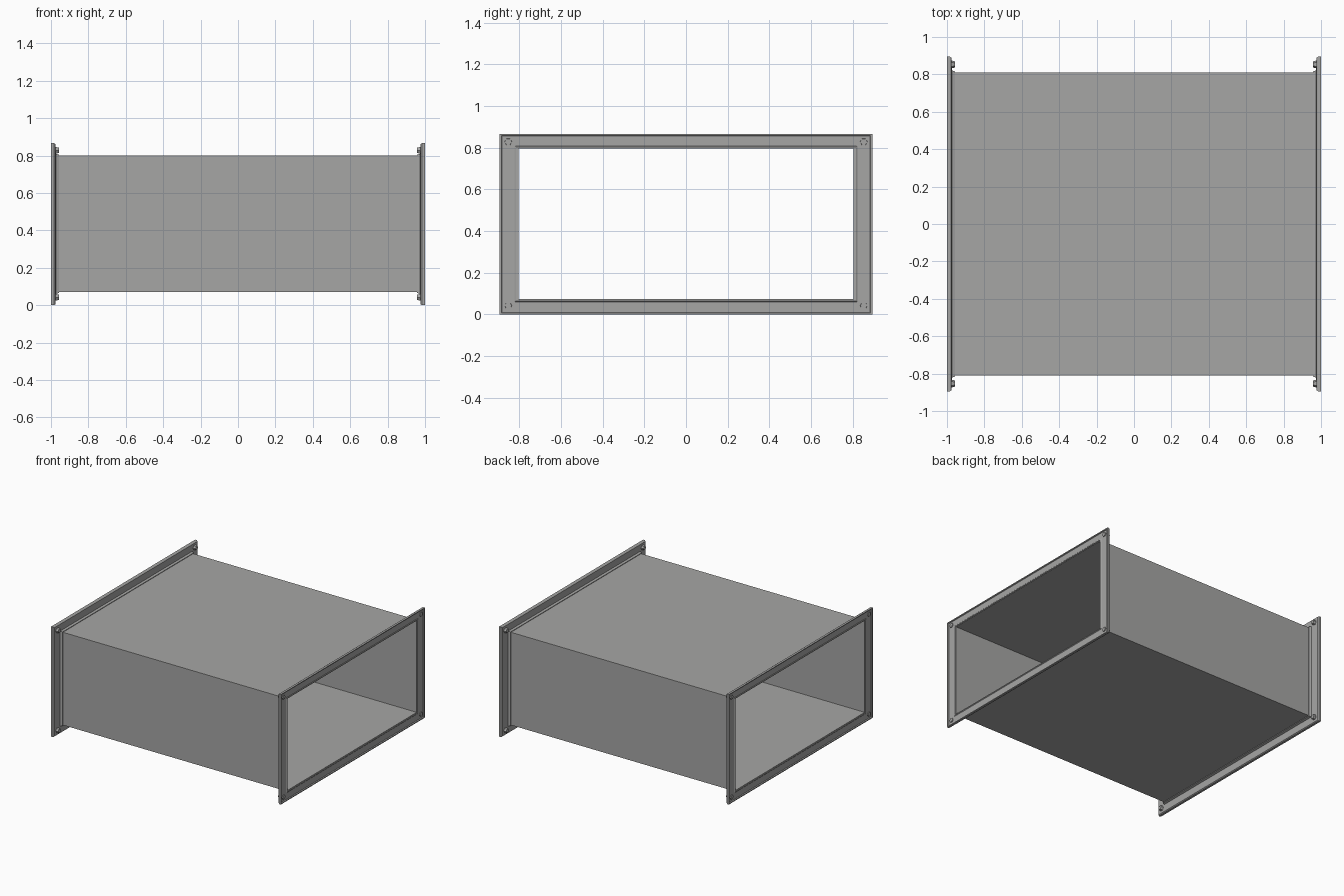
import bpy, bmesh
from mathutils import Matrix, Vector

if "Cube" in bpy.data.objects:
    bpy.data.objects.remove(bpy.data.objects["Cube"])

metal = bpy.data.materials.new("galvanised grey")
metal.diffuse_color = (0.38, 0.38, 0.375, 1)
metal.use_nodes = True
metal.node_tree.nodes["Principled BSDF"].inputs["Base Color"].default_value = metal.diffuse_color


def rect(bm, x, t):
    """Rectangle of the duct section at x; t=0 duct wall, t=1 flange rim."""
    y = 0.81 + 0.085 * t
    z0, z1 = 0.07 - 0.07 * t, 0.80 + 0.066 * t
    return [bm.verts.new((x, a, b)) for a, b in ((-y, z0), (y, z0), (y, z1), (-y, z1))]


def sweep(name, profile):
    """Closed profile of (x, t) swept round the rectangular duct."""
    bm = bmesh.new()
    loops = [rect(bm, x, t) for x, t in profile]
    for i, a in enumerate(loops):
        b = loops[(i + 1) % len(loops)]
        for k in range(4):
            j = (k + 1) % 4
            bm.faces.new((a[k], a[j], b[j], b[k]))
    return finish(name, bm)


def finish(name, bm):
    bmesh.ops.recalc_face_normals(bm, faces=bm.faces[:])
    me = bpy.data.meshes.new(name)
    bm.to_mesh(me)
    bm.free()
    me.materials.append(metal)
    ob = bpy.data.objects.new(name, me)
    bpy.context.collection.objects.link(ob)
    return ob


# Sheet metal duct, open at both ends
sweep("duct_walls", [(-0.992, -0.06), (0.992, -0.06), (0.992, 0.0), (-0.992, 0.0)])

# Angle flange profile: collar on the duct, plate, raised outer rim
flange = [(0.957, 0.0), (0.957, 0.07), (0.974, 0.14), (0.976, 0.92), (0.984, 1.0),
          (1.0, 1.0), (1.0, 0.90), (0.993, 0.85), (0.993, 0.14), (0.997, 0.07), (0.997, 0.0)]

for side, s in (("left", -1), ("right", 1)):
    sweep(side + "_flange", [(s * x, t) for x, t in flange])

    # Hex bolts through the four corners
    bm = bmesh.new()
    for y in (-0.853, 0.853):
        for z in (0.042, 0.828):
            for x0, x1, r0, r1 in ((0.956, 0.975, 0.016, 0.021), (0.970, 0.9995, 0.020, 0.017)):
                turn = Matrix.Rotation(s * 1.5707963, 4, 'Y')
                place = Matrix.Translation(Vector((s * (x0 + x1) / 2, y, z)))
                bmesh.ops.create_cone(bm, cap_ends=True, segments=6, radius1=r0, radius2=r1,
                                      depth=x1 - x0, matrix=place @ turn)
    finish(side + "_bolts", bm)
